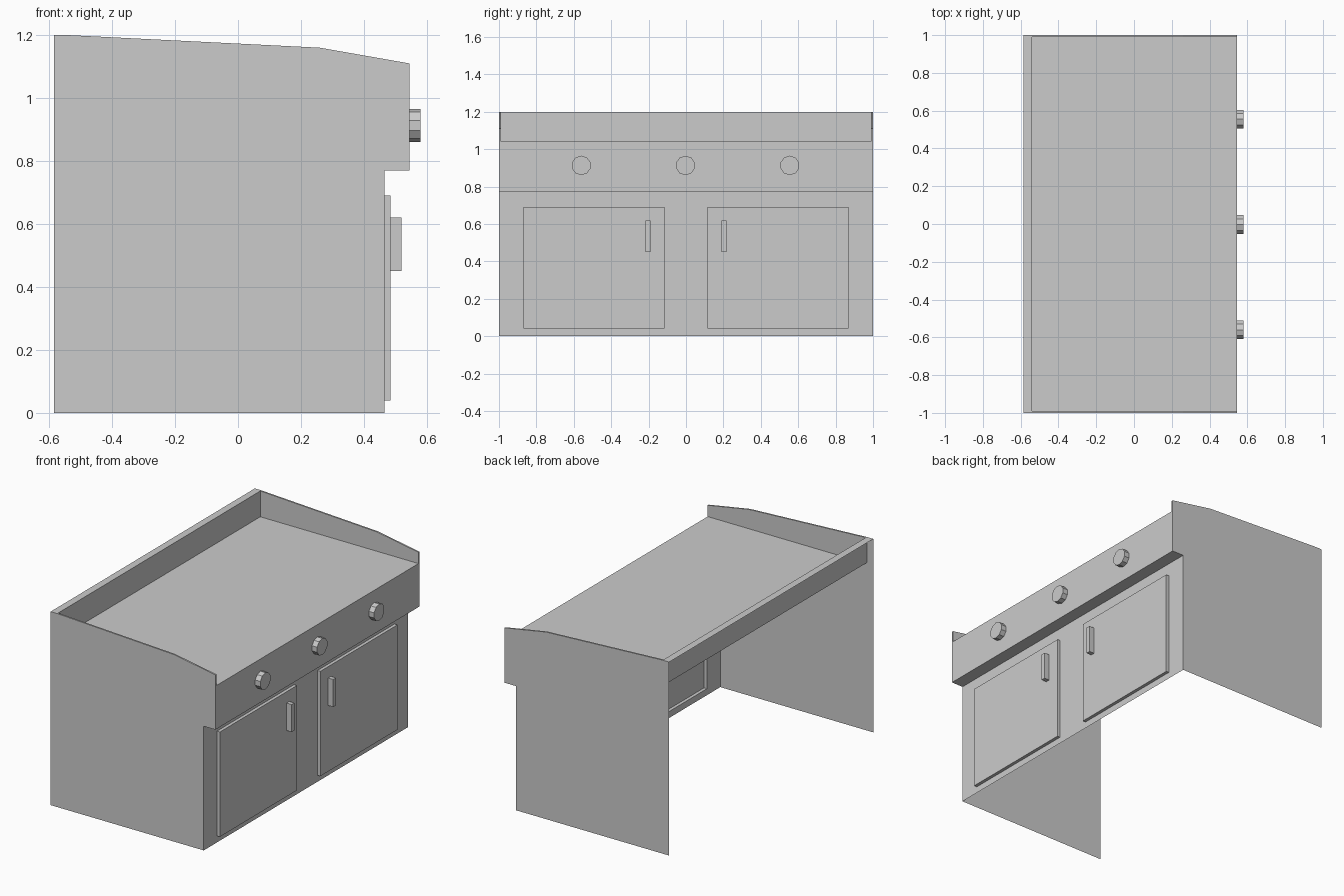
import bpy, bmesh, math
from mathutils import Matrix

if "Cube" in bpy.data.objects:
    bpy.data.objects.remove(bpy.data.objects["Cube"])


def finish(name, bm, mirror=False):
    me = bpy.data.meshes.new(name)
    bm.to_mesh(me)
    bm.free()
    ob = bpy.data.objects.new(name, me)
    bpy.context.collection.objects.link(ob)
    if mirror:
        m = ob.modifiers.new("mirror", 'MIRROR')
        m.use_axis = (False, True, False)
    return ob


def poly(bm, pts):
    return bm.faces.new([bm.verts.new(p) for p in pts])


def sweep(bm, path, y0, y1):
    # sheet made by sweeping an xz path along y
    for (xa, za), (xb, zb) in zip(path, path[1:]):
        poly(bm, [(xa, y0, za), (xb, y0, zb), (xb, y1, zb), (xa, y1, za)])


def box(bm, x0, x1, y0, y1, z0, z1, open_back=False):
    mat = (Matrix.Translation(((x0 + x1) / 2, (y0 + y1) / 2, (z0 + z1) / 2))
           @ Matrix.Diagonal((x1 - x0, y1 - y0, z1 - z0, 1)))
    bmesh.ops.create_cube(bm, size=1, matrix=mat)
    if open_back:
        back = [f for f in bm.faces if all(abs(v.co.x - x0) < 1e-4 for v in f.verts)]
        bmesh.ops.delete(bm, geom=back, context='FACES_ONLY')


BACK, RAIL, TOE, LIP = -0.585, -0.54, 0.465, 0.545
TOP, DECK, LEDGE = 1.2, 1.04, 0.77
slope = [(RAIL, TOP), (0.26, 1.16), (LIP, 1.11)]

# Back rail, worktop, control fascia and its underside (open behind)
bm = bmesh.new()
sweep(bm, [(BACK, TOP), (RAIL, TOP), (RAIL, DECK), (LIP, DECK), (LIP, LEDGE), (TOE, LEDGE)], -1, 1)
bmesh.ops.remove_doubles(bm, verts=bm.verts, dist=1e-4)
finish("worktop_and_fascia", bm)

# Side panels with a thin raised rim
bm = bmesh.new()
outer = [(BACK, 0), (BACK, TOP)] + slope + [(LIP, LEDGE), (TOE, LEDGE), (TOE, 0)]
poly(bm, [(x, 1, z) for x, z in outer])
inner = [(RAIL, DECK), (LIP, DECK)] + slope[::-1]
poly(bm, [(x, 0.99, z) for x, z in inner])
sweep(bm, slope + [(LIP, DECK)], 0.99, 1)
finish("side_panel", bm, True)

# Cabinet front, a frame around the door openings
D0, D1, DZ0, DZ1 = 0.115, 0.87, 0.04, 0.69
bm = bmesh.new()
for y0, y1, z0, z1 in [(0, D0, 0, LEDGE), (D1, 1, 0, LEDGE),
                       (D0, D1, 0, DZ0), (D0, D1, DZ1, LEDGE)]:
    sweep(bm, [(TOE, z1), (TOE, z0)], y0, y1)
finish("cabinet_front", bm, True)

# Doors, hollow from behind
bm = bmesh.new()
box(bm, TOE, 0.485, D0, D1, DZ0, DZ1, True)
finish("door", bm, True)

# Door handles
bm = bmesh.new()
box(bm, 0.485, 0.52, 0.19, 0.217, 0.45, 0.62)
finish("door_handle", bm, True)

# Control knobs, ten-sided with a corner on top
for i, y in enumerate((-0.56, -0.003, 0.555)):
    bm = bmesh.new()
    bmesh.ops.create_cone(bm, cap_ends=True, segments=10, radius1=0.052, radius2=0.052, depth=0.035)
    pts = [v.co for v in bm.verts]
    top = max(pts, key=lambda c: c.x)
    spin = Matrix.Rotation(-math.atan2(top.y, top.x), 4, 'Z')
    bmesh.ops.transform(bm, verts=bm.verts, matrix=(
        Matrix.Translation((0.5625, y, 0.913)) @ Matrix.Rotation(-math.pi / 2, 4, 'Y') @ spin))
    finish(f"control_knob_{i + 1}", bm)
